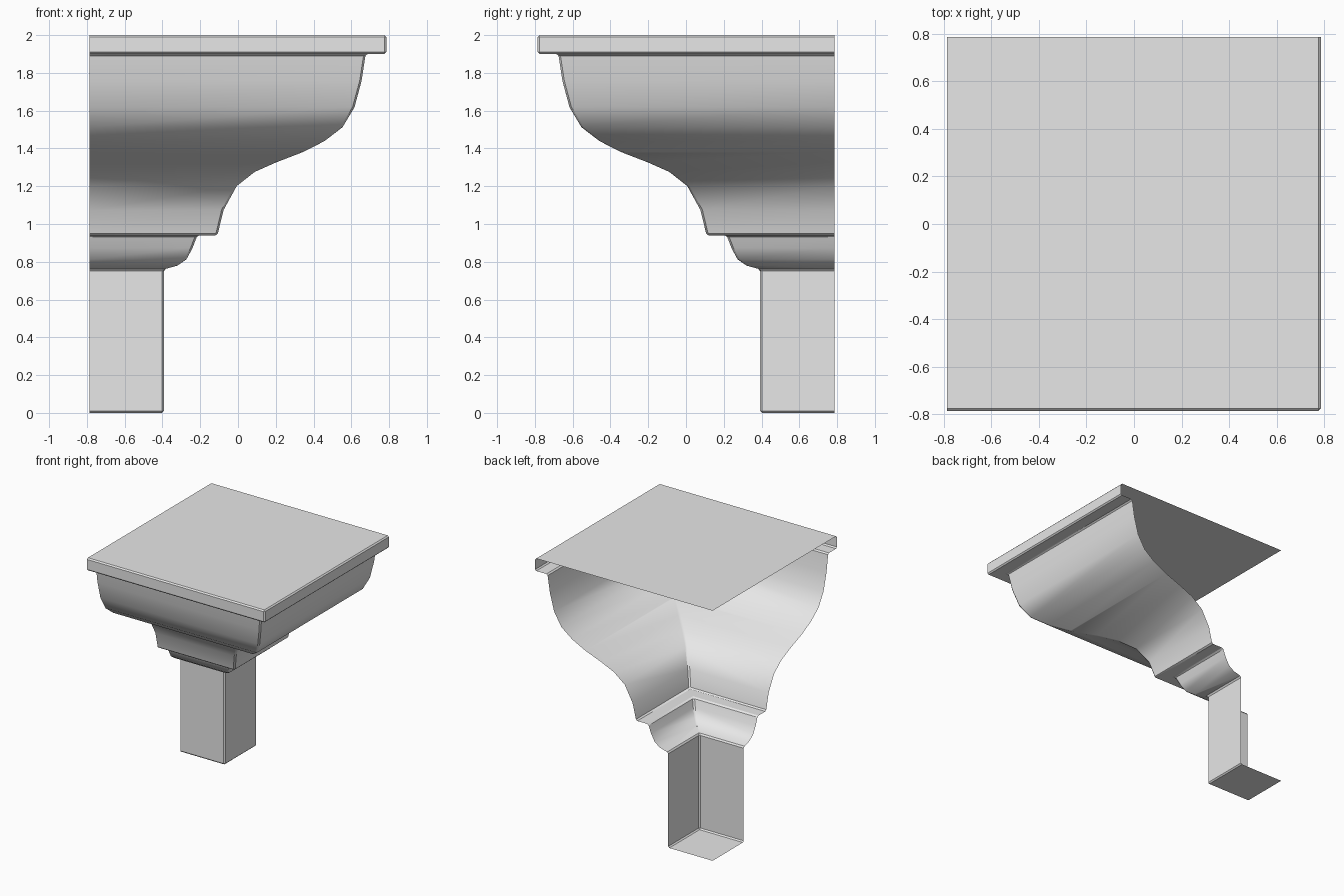
import bpy
import bmesh
import math

cube = bpy.data.objects.get("Cube")
if cube:
    bpy.data.objects.remove(cube, do_unlink=True)

HALF = 0.785       # half width of the square top
BEVEL = 0.01       # softened edges
SHARP = math.radians(30)

# Moulding profile, bottom to top: (outward reach, height)
pillar = [(-0.392, 0.0), (-0.392, 0.76)]
neck = [(-0.32, 0.78), (-0.273, 0.813), (-0.241, 0.872), (-0.215, 0.94)]
bowl = [(-0.109, 0.94), (-0.077, 1.073), (-0.008, 1.2), (0.087, 1.275),
        (0.204, 1.327), (0.342, 1.38), (0.458, 1.439), (0.554, 1.513),
        (0.617, 1.619), (0.654, 1.757), (0.676, 1.9)]
rim = [(HALF, 1.9), (HALF, 2.0)]

grey = bpy.data.materials.new("plain grey")
grey.use_nodes = True
grey.diffuse_color = (0.8, 0.8, 0.8, 1)
grey.node_tree.nodes["Principled BSDF"].inputs["Base Color"].default_value = (0.8, 0.8, 0.8, 1)


def mitred_row(bm, reach, z):
    """One level of the moulding, running along the front and round the left corner."""
    return [bm.verts.new(p) for p in
            ((-HALF, -reach, z), (reach, -reach, z), (reach, HALF, z))]


def cap(bm, row, z, up):
    """Close a level with a flat square reaching the open back corner."""
    loop = row + [bm.verts.new((-HALF, HALF, z))]
    bm.faces.new(loop if up else loop[::-1])


bm = bmesh.new()
rows = [mitred_row(bm, d, z) for d, z in pillar + neck + bowl + rim]

# Two mitred walls, open at the back and right
for low, high in zip(rows, rows[1:]):
    for i in range(2):
        bm.faces.new((low[i], low[i + 1], high[i + 1], high[i]))

# Flat bottom and top
cap(bm, rows[0], 0.0, False)
cap(bm, rows[-1], 2.0, True)

# Soften the sharp edges
bm.normal_update()
edges = [e for e in bm.edges if e.is_manifold and e.calc_face_angle() > SHARP]
bmesh.ops.bevel(bm, geom=edges, offset=BEVEL, offset_type='OFFSET',
                segments=1, profile=0.5, affect='EDGES', clamp_overlap=True)

mesh = bpy.data.meshes.new("moulded_corner_bracket")
bm.to_mesh(mesh)
bm.free()
mesh.materials.append(grey)
bracket = bpy.data.objects.new("moulded_corner_bracket", mesh)
bpy.context.collection.objects.link(bracket)

# Smooth curves, crisp breaks
bpy.ops.object.select_all(action='DESELECT')
bracket.select_set(True)
bpy.context.view_layer.objects.active = bracket
bpy.ops.object.shade_smooth_by_angle(angle=SHARP)
